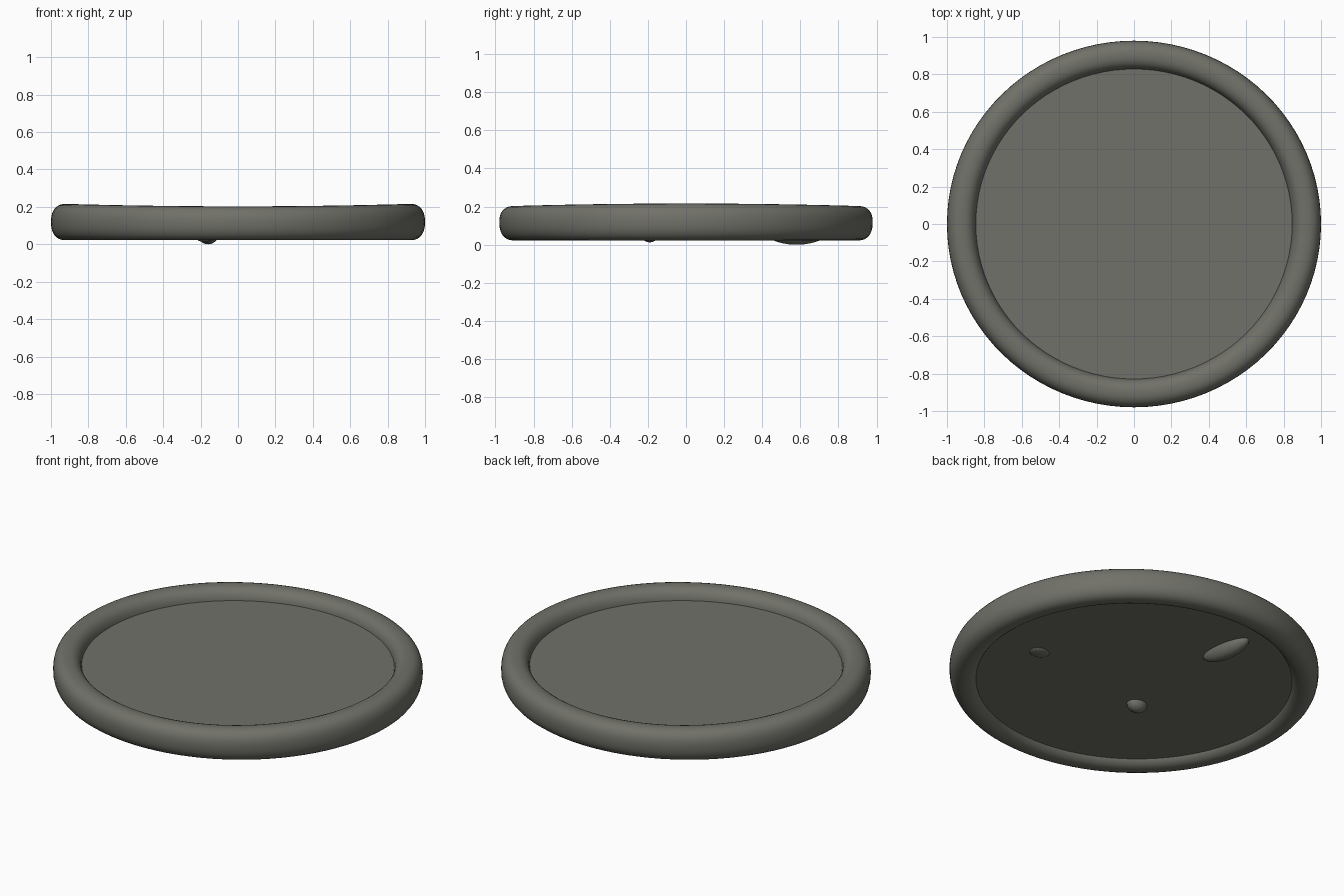
import bpy, bmesh, math

if "Cube" in bpy.data.objects:
    bpy.data.objects.remove(bpy.data.objects["Cube"])

def mat(name, col):
    m = bpy.data.materials.new(name)
    m.diffuse_color = (*col, 1)
    m.use_nodes = True
    m.node_tree.nodes["Principled BSDF"].inputs["Base Color"].default_value = m.diffuse_color
    return m

GREY = mat("warm_grey", (0.165, 0.165, 0.142))
SEG = 96
SY = 0.98          # the disc is slightly narrower in y

def lathe(name, profile, closed):
    """Revolve (radius, z) points; the top dips slightly towards front and back."""
    bm = bmesh.new()
    rings = []
    for i in range(SEG):
        a = 2 * math.pi * i / SEG
        dip = 0.013 * math.sin(a) ** 2
        ring = []
        for r, z in profile:
            k = max(0, (z - 0.12) / 0.095)
            ring.append(bm.verts.new((r * math.cos(a), SY * r * math.sin(a), z - dip * k)))
        rings.append(ring)
    n = len(profile)
    for i in range(SEG):
        p, q = rings[i], rings[(i + 1) % SEG]
        for j in range(n if closed else n - 1):
            k = (j + 1) % n
            bm.faces.new((p[j], q[j], q[k], p[k]))
    if not closed:
        bm.faces.new([r[0] for r in rings])
        bm.faces.new([r[-1] for r in rings])
    return finish(name, bm)

def finish(name, bm):
    bmesh.ops.recalc_face_normals(bm, faces=bm.faces)
    me = bpy.data.meshes.new(name)
    bm.to_mesh(me)
    bm.free()
    me.materials.append(GREY)
    ob = bpy.data.objects.new(name, me)
    bpy.context.collection.objects.link(ob)
    bpy.context.view_layer.objects.active = ob
    ob.select_set(True)
    bpy.ops.object.shade_smooth_by_angle(angle=math.radians(40))
    ob.select_set(False)
    return ob

# Rounded rim: superellipse section
section = []
for i in range(28):
    t = 2 * math.pi * i / 28
    c, s = math.cos(t), math.sin(t)
    section.append((0.922 + 0.078 * math.copysign(abs(c) ** 0.85, c),
                    0.119 + 0.097 * math.copysign(abs(s) ** 0.85, s)))
lathe("rim", section, True)

# Flat recessed panel
lathe("panel", [(0.88, 0.058), (0.88, 0.145)], False)

# Shallow lumps on the underside: x, y, half width, half length, lowest z, turn
def lump(name, x, y, w, l, low, turn):
    bm = bmesh.new()
    bmesh.ops.create_uvsphere(bm, u_segments=24, v_segments=12, radius=1)
    ca, sa = math.cos(turn), math.sin(turn)
    for v in bm.verts:
        px, py = v.co.x * w, v.co.y * l
        v.co = (x + px * ca - py * sa, y + px * sa + py * ca,
                0.062 + v.co.z * (0.062 - low))
    finish(name, bm)

lump("underside_ridge", -0.16, 0.58, 0.055, 0.16, 0.0, 0.15)
lump("underside_bump_middle", -0.18, -0.19, 0.06, 0.05, 0.012, 0)
lump("underside_bump_side", 0.58, -0.10, 0.06, 0.05, 0.045, 0)
